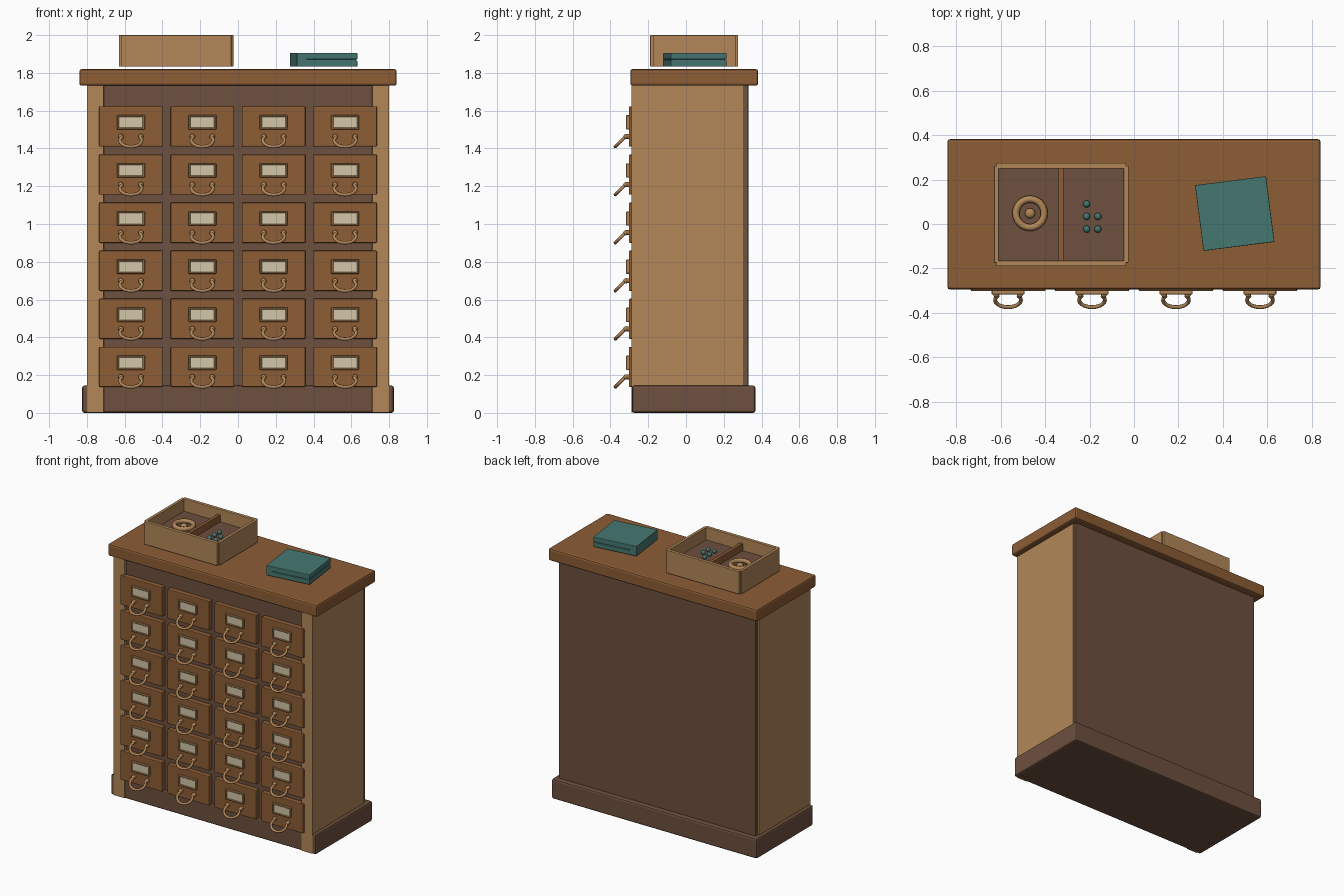
import bpy, bmesh, math
from mathutils import Matrix, Vector

if "Cube" in bpy.data.objects:
    bpy.data.objects.remove(bpy.data.objects["Cube"])


def material(name, rgb):
    lin = [(c / 255 / 12.92) if c < 10 else ((c / 255 + 0.055) / 1.055) ** 2.4 for c in rgb]
    m = bpy.data.materials.new(name)
    m.diffuse_color = (*lin, 1)
    m.use_nodes = True
    m.node_tree.nodes["Principled BSDF"].inputs["Base Color"].default_value = m.diffuse_color
    return m


BROWN = material("warm_brown_wood", (140, 93, 53))
TAN = material("light_tan_wood", (178, 135, 88))
DARK = material("dark_brown_wood", (109, 80, 62))
CREAM = material("cream_paper", (212, 198, 168))
TEAL = material("teal_cloth", (69, 119, 113))


def add(name, mesh, mat=None, loc=(0, 0, 0), rot=0):
    if mat:
        mesh.materials.append(mat)
    ob = bpy.data.objects.new(name, mesh)
    ob.location = loc
    ob.rotation_euler.z = rot
    bpy.context.collection.objects.link(ob)
    return ob


def finish(bm, name, smooth=False):
    mesh = bpy.data.meshes.new(name)
    for f in bm.faces:
        f.smooth = smooth
    bm.to_mesh(mesh)
    bm.free()
    return mesh


def box_mesh(name, x, y, z, bevel=0.0, seg=2):
    """Box from (min, max) ranges with optional rounded edges."""
    bm = bmesh.new()
    size = Vector((x[1] - x[0], y[1] - y[0], z[1] - z[0]))
    mid = Vector((sum(x) / 2, sum(y) / 2, sum(z) / 2))
    bmesh.ops.create_cube(bm, size=1, matrix=Matrix.Translation(mid) @ Matrix.Diagonal((*size, 1)))
    if bevel:
        bmesh.ops.bevel(bm, geom=bm.edges[:], offset=bevel, segments=seg, profile=0.5, affect='EDGES')
    return finish(bm, name)


def box(name, x, y, z, mat, bevel=0.0, loc=(0, 0, 0), rot=0):
    return add(name, box_mesh(name, x, y, z, bevel), mat, loc, rot)


def tube(name, pts, radius, cyclic=False):
    """Round tube mesh swept along points."""
    cu = bpy.data.curves.new(name, 'CURVE')
    cu.dimensions = '3D'
    cu.bevel_depth = radius
    cu.bevel_resolution = 2
    cu.use_fill_caps = True
    sp = cu.splines.new('POLY')
    sp.points.add(len(pts) - 1)
    for p, co in zip(sp.points, pts):
        p.co = (*co, 1)
    sp.use_cyclic_u = cyclic
    ob = bpy.data.objects.new(name, cu)
    bpy.context.collection.objects.link(ob)
    bpy.context.view_layer.update()
    mesh = bpy.data.meshes.new_from_object(ob.evaluated_get(bpy.context.evaluated_depsgraph_get()))
    mesh.materials.clear()
    bpy.data.objects.remove(ob)
    for p in mesh.polygons:
        p.use_smooth = True
    return mesh


def ball_mesh(name, r, squash=1.0):
    bm = bmesh.new()
    bmesh.ops.create_uvsphere(bm, u_segments=14, v_segments=8, radius=r,
                              matrix=Matrix.Diagonal((1, 1, squash, 1)))
    return finish(bm, name, True)


# Cabinet body
box("plinth", (-0.825, 0.825), (-0.285, 0.367), (0, 0.145), DARK, 0.012)
box("carcass_core", (-0.78, 0.78), (-0.268, 0.30), (0.10, 1.74), DARK)
box("back_panel", (-0.79, 0.79), (0.29, 0.33), (0.10, 1.74), DARK, 0.004)
box("top_board", (-0.84, 0.84), (-0.295, 0.382), (1.732, 1.82), BROWN, 0.012)
for s, side in ((-1, "left"), (1, "right")):
    box(side + "_side_panel", sorted((s * 0.765, s * 0.80)), (-0.28, 0.307), (0.10, 1.74), TAN, 0.003)
    box(side + "_front_stile", sorted((s * 0.71, s * 0.80)), (-0.289, -0.25), (0.002, 1.74), TAN, 0.004)

# Shared drawer meshes, centred on each drawer front
front = box_mesh("drawer_front", (-0.168, 0.168), (-0.302, -0.255), (-0.1065, 0.1065), 0.005)
front.materials.append(BROWN)
card = box_mesh("label_card", (-0.066, 0.066), (-0.31, -0.298), (-0.009, 0.053))
card.materials.append(CREAM)

# Label frame made of four bars
frame = bmesh.new()
for x, z in (((-0.074, 0.074), (0.05, 0.060)), ((-0.074, 0.074), (-0.016, -0.006)),
             ((-0.074, -0.062), (-0.016, 0.060)), ((0.062, 0.074), (-0.016, 0.060))):
    tmp = box_mesh("bar", x, (-0.317, -0.298), z, 0.003, 1)
    frame.from_mesh(tmp)
    bpy.data.meshes.remove(tmp)
frame = finish(frame, "label_frame")
frame.materials.append(TAN)

# Bail handle: open loop hanging outward at 45 degrees, with knobs at its ends
pts = []
for i in range(21):
    t = math.radians(-38 + 256 * i / 20)
    s = (0.028 + 0.046 * math.sin(t)) * math.sqrt(0.5)
    pts.append((0.058 * math.cos(t), -0.322 - s, -0.054 - s))
bm = bmesh.new()
loop = tube("handle_loop", pts, 0.009)
bm.from_mesh(loop)
bpy.data.meshes.remove(loop)
for sx in (-1, 1):
    bmesh.ops.create_uvsphere(bm, u_segments=12, v_segments=8, radius=0.014,
                              matrix=Matrix.Translation((sx * 0.053, -0.317, -0.053)))
    bmesh.ops.create_cone(bm, cap_ends=True, segments=12, radius1=0.013, radius2=0.013, depth=0.02,
                          matrix=Matrix.Translation((sx * 0.053, -0.306, -0.053)) @ Matrix.Rotation(math.pi / 2, 4, 'X'))
handle = finish(bm, "drawer_handle", True)
handle.materials.append(TAN)

# Grid of drawers
for row in range(6):
    for col in range(4):
        loc = (-0.567 + 0.378 * col, 0, 0.2435 + 0.2545 * row)
        for mesh in (front, card, frame, handle):
            add(f"{mesh.name}_{row}_{col}", mesh, None, loc)

# Open tray on top
for y0, y1, n in ((-0.19, -0.165, "front"), (0.25, 0.275, "back")):
    box("tray_wall_" + n, (-0.62, -0.035), (y0, y1), (1.834, 2.0), TAN, 0.003)
for x0, x1, n in ((-0.63, -0.608, "left"), (-0.047, -0.025, "right")):
    box("tray_wall_" + n, (x0, x1), (-0.175, 0.262), (1.834, 2.0), TAN, 0.003)
box("tray_floor", (-0.615, -0.04), (-0.17, 0.26), (1.838, 1.91), DARK)
box("tray_divider", (-0.341, -0.317), (-0.168, 0.253), (1.90, 1.962), BROWN, 0.003)

# Tray contents: ring with centre knob, and beads
ring = [(0.064 * math.cos(a), 0.064 * math.sin(a), 0) for a in (i * math.tau / 24 for i in range(24))]
add("tray_ring", tube("tray_ring", ring, 0.016, True), TAN, (-0.468, 0.048, 1.925))
add("ring_centre_knob", ball_mesh("ring_centre_knob", 0.023, 0.7), TAN, (-0.468, 0.048, 1.92))
bead = ball_mesh("bead", 0.016)
bead.materials.append(TEAL)
for i, (x, y) in enumerate(((-0.213, 0.09), (-0.213, 0.034), (-0.163, 0.034), (-0.213, -0.023), (-0.163, -0.023))):
    add(f"bead_{i}", bead, None, (x, y, 1.926))

# Closed book: two covers, inset pages and a spine
place = dict(loc=(0.4535, 0.047, 0), rot=math.radians(7.3))
box("book_lower_cover", (-0.161, 0.161), (-0.149, 0.149), (1.833, 1.866), TEAL, 0.003, **place)
box("book_upper_cover", (-0.161, 0.161), (-0.149, 0.149), (1.872, 1.905), TEAL, 0.003, **place)
box("book_pages", (-0.15, 0.154), (-0.142, 0.142), (1.86, 1.88), TEAL, **place)
box("book_spine", (-0.161, -0.112), (-0.149, 0.149), (1.84, 1.898), TEAL, **place)
